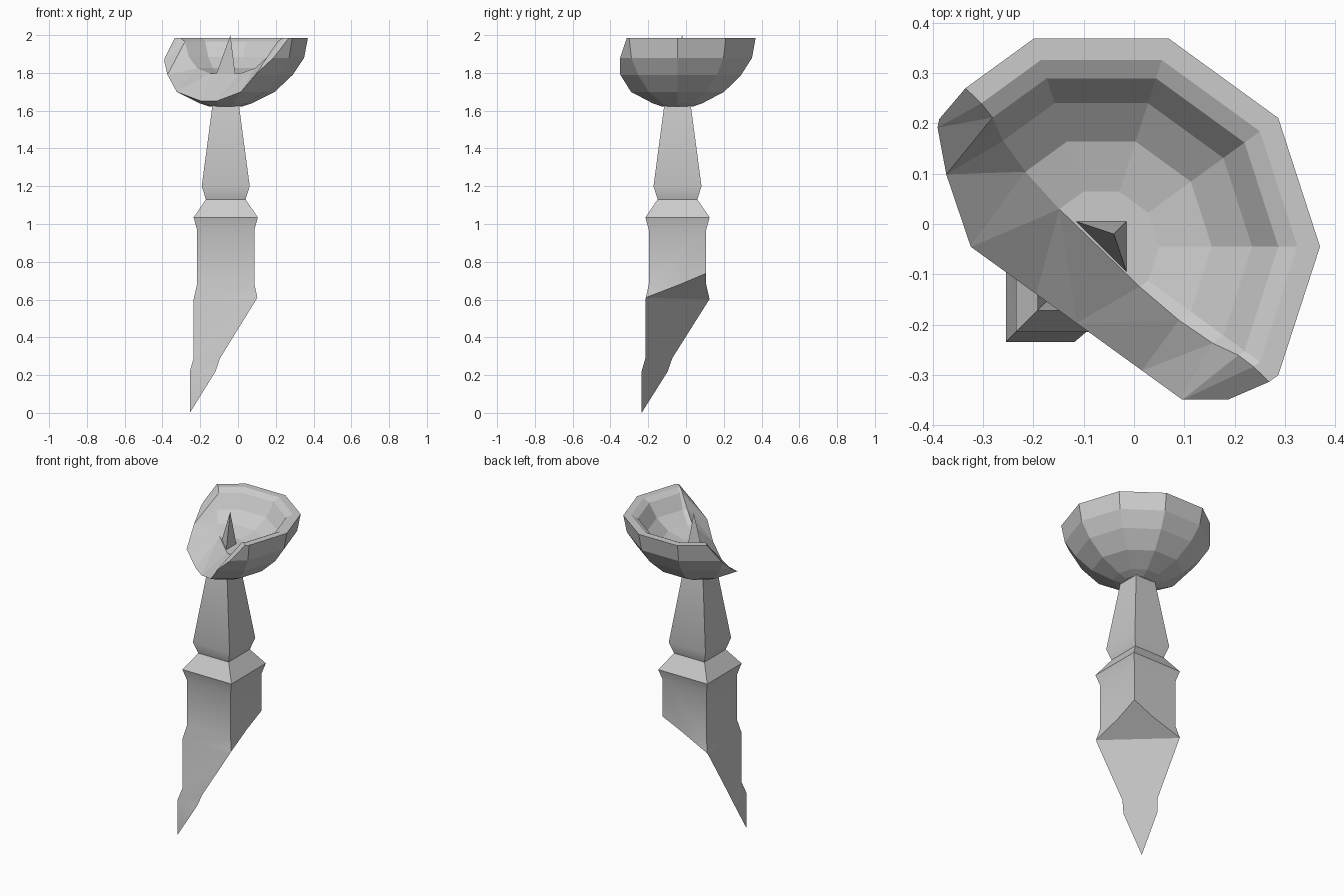
import bpy, bmesh, math
from mathutils import Vector
from mathutils.geometry import normal as tri_normal

if "Cube" in bpy.data.objects:
    bpy.data.objects.remove(bpy.data.objects["Cube"])

CX, CY = -0.065, -0.045


def finish(name, bm):
    bmesh.ops.remove_doubles(bm, verts=bm.verts, dist=0.0005)
    bmesh.ops.recalc_face_normals(bm, faces=bm.faces)
    me = bpy.data.meshes.new(name)
    bm.to_mesh(me)
    bm.free()
    ob = bpy.data.objects.new(name, me)
    bpy.context.collection.objects.link(ob)
    return ob


def lathe(bm, profile, sides, turn=0.0, cx=CX, cy=CY):
    """Stack polygon rings (radius, z) and skin them."""
    rings = []
    for r, z in profile:
        rings.append([bm.verts.new((cx + r * math.cos(turn + math.tau * i / sides),
                                    cy + r * math.sin(turn + math.tau * i / sides), z))
                      for i in range(sides)])
    for a, b in zip(rings, rings[1:]):
        for i in range(sides):
            j = (i + 1) % sides
            bm.faces.new((a[i], a[j], b[j], b[i]))
    return rings


def cut(bm, co, no):
    """Remove everything on the side the normal points to."""
    bmesh.ops.bisect_plane(bm, geom=bm.verts[:] + bm.edges[:] + bm.faces[:], dist=1e-5,
                           plane_co=co, plane_no=no, clear_outer=True)


# Square column: (half width, z)
steps = [(0.19, 0), (0.19, 0.22), (0.17, 0.29), (0.17, 0.60), (0.152, 0.68),
         (0.152, 0.97), (0.17, 1.035), (0.105, 1.13), (0.127, 1.20), (0.07, 1.63)]
bm = bmesh.new()
rings = lathe(bm, [(h * math.sqrt(2), z) for h, z in steps], 4, math.pi / 4)
bm.faces.new(rings[0])
bm.faces.new(rings[-1])
column = finish("column", bm)

# Broken underside: wedge lying below two slanted planes
toe = Vector((-0.255, -0.235, 0))
right, back = Vector((0.103, -0.215, 0.61)), Vector((-0.235, 0.123, 0.60))
far = Vector((0.088, 0.108, 0.74))
bm = bmesh.new()
bmesh.ops.create_cube(bm, size=4)
for pts in ((toe, right, back), (right, far, back)):
    n = tri_normal(*pts)
    if n.z < 0:
        n = -n
    cut(bm, pts[0], n)
    bmesh.ops.holes_fill(bm, edges=[e for e in bm.edges if e.is_boundary], sides=0)
cutter = finish("break_cutter", bm)
cutter.hide_render = True
mod = column.modifiers.new("break", 'BOOLEAN')
mod.operation = 'DIFFERENCE'
mod.solver = 'EXACT'
mod.object = cutter
bpy.context.view_layer.objects.active = column
column.select_set(True)
bpy.ops.object.modifier_apply(modifier="break")
bpy.data.objects.remove(cutter)
bpy.ops.object.shade_smooth_by_angle(angle=math.radians(30))


# Bowl: outer and inner sheets broken off along different planes
def sheet(profile, planes):
    b = bmesh.new()
    rings = lathe(b, profile, 10)
    b.faces.new(rings[-1])
    for co, no in planes:
        cut(b, co, no)
    edge = [v.co.copy() for v in b.verts
            if any(abs((v.co - co).dot(no.normalized())) < 1e-4 for co, no in planes)]
    faces = [[v.co.copy() for v in f.verts] for f in b.faces]
    b.free()
    return faces, sorted(edge, key=lambda p: p.x - p.y)


rim = Vector((-0.335, 0.27, 1.985))
outer, edge_a = sheet([(0.435, 1.985), (0.415, 1.88), (0.355, 1.79), (0.26, 1.70),
                       (0.14, 1.64), (0.09, 1.623)],
                      [(rim, Vector((-0.585, -0.605, 0.647))),
                       (Vector((-0.325, -0.045, 1.70)), Vector((-0.30, -0.415, 0)))])
inner, edge_b = sheet([(0.435, 1.985), (0.39, 1.985), (0.352, 1.965), (0.30, 1.885),
                       (0.22, 1.825), (0.115, 1.797)],
                      [(rim, Vector((-0.585, -0.605, 0.193)))])

# Broken wall: triangles zipping the two edges together
bm = bmesh.new()
wall = []
i = j = 0
while i < len(edge_a) - 1 or j < len(edge_b) - 1:
    step_a = j == len(edge_b) - 1
    if not step_a and i < len(edge_a) - 1:
        na, nb = edge_a[i + 1], edge_b[j + 1]
        step_a = na.x - na.y < nb.x - nb.y
    if step_a:
        wall.append([edge_a[i], edge_a[i + 1], edge_b[j]])
        i += 1
    else:
        wall.append([edge_a[i], edge_b[j + 1], edge_b[j]])
        j += 1
for pts in outer + inner + wall:
    bm.faces.new([bm.verts.new(p) for p in pts])
bmesh.ops.dissolve_degenerate(bm, dist=1e-5, edges=bm.edges)
finish("bowl", bm)

# Broken spike standing in the bowl
bm = bmesh.new()
a, b, c, tip = [bm.verts.new(p) for p in ((-0.115, 0.005, 1.795), (-0.015, 0.005, 1.795),
                                          (-0.015, -0.095, 1.795), (-0.04, -0.02, 2.0))]
for f in ((a, b, c), (a, b, tip), (b, c, tip), (c, a, tip)):
    bm.faces.new(f)
finish("spike", bm)
